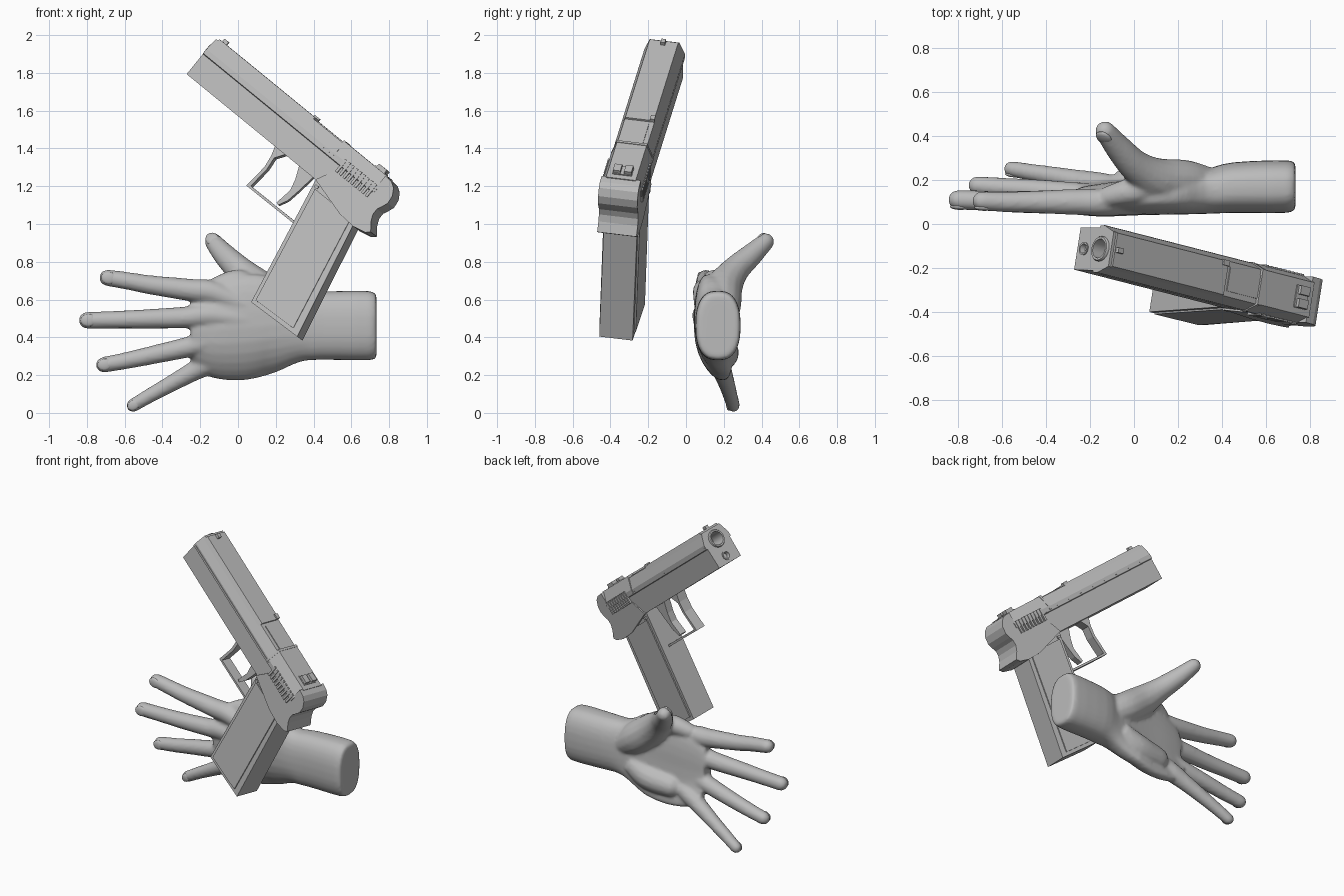
import bpy, bmesh, math
from mathutils import Vector, Matrix

if "Cube" in bpy.data.objects:
    bpy.data.objects.remove(bpy.data.objects["Cube"])

grey = bpy.data.materials.new("mid grey")
grey.diffuse_color = (0.5, 0.5, 0.5, 1)
grey.use_nodes = True
grey.node_tree.nodes["Principled BSDF"].inputs["Base Color"].default_value = grey.diffuse_color

# Pistol frame of reference: local x = barrel forward, y = near side, z = up
F = Vector((-.758, .194, .620)).normalized()
U = Vector((.627, -.005, .779))
U = (U - F * U.dot(F)).normalized()
S = U.cross(F)
GUN = Matrix.Translation((-.257, -.112, 1.782)) @ Matrix((F, S, U)).transposed().to_4x4()


def finish(name, bm, matrix=None, angle=None):
    bmesh.ops.recalc_face_normals(bm, faces=bm.faces)
    me = bpy.data.meshes.new(name)
    bm.to_mesh(me)
    bm.free()
    ob = bpy.data.objects.new(name, me)
    bpy.context.collection.objects.link(ob)
    me.materials.append(grey)
    if matrix:
        ob.matrix_world = matrix
    if angle:
        bpy.ops.object.select_all(action='DESELECT')
        ob.select_set(True)
        bpy.context.view_layer.objects.active = ob
        bpy.ops.object.shade_smooth_by_angle(angle=math.radians(angle))
    return ob


def loft(bm, rings):
    vs = [[bm.verts.new(p) for p in r] for r in rings]
    n = len(vs[0])
    for a, b in zip(vs, vs[1:]):
        for i in range(n):
            bm.faces.new((a[i], a[(i + 1) % n], b[(i + 1) % n], b[i]))
    bm.faces.new(vs[0][::-1])
    bm.faces.new(vs[-1])


def side_profile(name, pts, half, s0=0.0):
    """(f, u) outline extruded across the pistol."""
    bm = bmesh.new()
    loft(bm, [[(f, s0 + s, u) for f, u in pts] for s in (-half, half)])
    return finish(name, bm, GUN)


def box(name, f0, f1, s0, s1, u0, u1):
    return side_profile(name, [(f0, u0), (f1, u0), (f1, u1), (f0, u1)], (s1 - s0) / 2, (s0 + s1) / 2)


def section(name, half, f0, f1):
    """mirrored (s, u) half section extruded along the barrel."""
    pts = half + [(-s, u) for s, u in reversed(half)]
    bm = bmesh.new()
    loft(bm, [[(f, s, u) for s, u in pts] for f in (f0, f1)])
    return finish(name, bm, GUN)


def turned(name, u, profile, n=20):
    """(f, r) profile turned about the barrel direction."""
    bm = bmesh.new()
    loft(bm, [[(f, r * math.cos(k * math.tau / n), u + r * math.sin(k * math.tau / n))
               for k in range(n)] for f, r in profile])
    return finish(name, bm, GUN, 40)


# Slide and frame body, with bore and guide rod hole
body = section("slide_and_frame", [(.097, 0), (.1, .137), (.109, .141), (.109, .17), (.08, .242)], 0, -1.18)
for nm, u, r, d in (("bore_cutter", .169, .052, -.15), ("rod_cutter", .048, .022, -.03)):
    cut = turned(nm, u, [(d, r), (.05, r)])
    cut.hide_render = True
    cut.hide_viewport = True
    cut.display_type = 'WIRE'
    mod = body.modifiers.new(nm, 'BOOLEAN')
    mod.operation = 'DIFFERENCE'
    mod.solver = 'EXACT'
    mod.object = cut
turned("barrel", .169, [(-.14, .053), (.006, .058), (.012, .054), (.012, .044), (-.1, .044)])
turned("guide_rod", .048, [(-.03, .03), (.006, .03), (.006, .022), (-.02, .018)])

# Slide top plates, chamber band and ejection port block
section("slide_top_front", [(.087, .225), (.077, .253)], -.015, -.68)
section("slide_top_rear", [(.111, .145), (.112, .172), (.08, .254)], -.89, -1.19)
section("chamber_band", [(.113, .15), (.113, .173), (.082, .257)], -.88, -.895)
box("chamber_block", -.70, -.88, -.055, .055, .2, .247)
box("extractor_lip", -.645, -.68, -.08, -.055, .2, .262)
for s in (-1, 1):
    box("slide_rail", -.01, -.93, s * .109 - .003, s * .109 + .003, .152, .158)

# Sights
box("front_sight", -.02, -.05, -.012, .012, .245, .272)
box("rear_sight_base", -1.09, -1.16, -.052, .052, .25, .26)
for s in (-1, 1):
    box("rear_sight_post", -1.10, -1.155, s * .03 - .02, s * .03 + .02, .255, .278)

# Grip serrations on both sides of the slide
for s in (-1, 1):
    for i in range(9):
        f = -.955 - i * .026
        box("slide_serration", f, f - .014, s * .11 - .006, s * .11 + .006, .1, .185)

# Rounded rear and tang
side_profile("rear_tang", [(-1.18, .25), (-1.225, .246), (-1.255, .228), (-1.278, .19), (-1.283, .145),
                           (-1.27, .11), (-1.258, .085), (-1.259, .05), (-1.275, .015), (-1.31, -.03),
                           (-1.288, -.05), (-1.22, -.065), (-1.12, -.06), (-.9, 0), (-.95, .1), (-1.18, .14)], .106)

# Grip with side panels and button
side_profile("grip", [(-.895, .02), (-.905, -.03), (-1.046, -.718), (-1.356, -.705), (-1.21, -.06), (-1.2, .02)], .09)
for s in (-1, 1):
    side_profile("grip_panel", [(-.928, -.04), (-1.06, -.695), (-1.312, -.684), (-1.178, -.04)], .005, s * .093)
    box("magazine_button", -.918, -.938, s * .098 - .006, s * .098 + .006, -.035, -.018)

# Trigger guard and trigger
side_profile("trigger_guard", [(-.60, .01), (-.62, -.05), (-.63, -.12), (-.618, -.257), (-.96, -.254), (-.96, -.24),
                               (-.638, -.243), (-.648, -.12), (-.64, -.05), (-.68, .01)], .036)
side_profile("trigger", [(-.765, .01), (-.80, -.07), (-.815, -.13), (-.80, -.225), (-.815, -.23), (-.84, -.18),
                         (-.852, -.11), (-.868, .01)], .025)


# Hand: palm, fingers and thumb are lofted, then fused
def smooth_path(pts, steps=5):
    p = [pts[0]] + pts + [pts[-1]]
    out = []
    for i in range(1, len(p) - 2):
        a, b, c, d = (Vector(q) for q in p[i - 1:i + 3])
        for k in range(steps):
            t = k / steps
            out.append(.5 * (2 * b + (c - a) * t + (2 * a - 5 * b + 4 * c - d) * t * t + (3 * b - a - 3 * c + d) * t ** 3))
    return out + [Vector(pts[-1])]


def finger(bm, pts, n=14):
    path = smooth_path(pts)
    end = path[-1]
    d = (end.xyz - path[-2].xyz).normalized()
    for off, k in ((.4, .92), (.75, .68), (.97, .32)):
        path.append(Vector((*(end.xyz + d * end.w * off), end.w * k)))
    rings = []
    for i, q in enumerate(path):
        t = (path[min(i + 1, len(path) - 1)].xyz - path[max(i - 1, 0)].xyz).normalized()
        a = t.cross(Vector((0.3, 1, 0))).normalized()
        b = t.cross(a)
        rings.append([q.xyz + q.w * (a * math.cos(k * math.tau / n) + b * math.sin(k * math.tau / n)) for k in range(n)])
    loft(bm, rings)
    return end, d


hand = bmesh.new()
# palm and wrist stations: x, z centre, z half, y centre, y half
palm = [(.733, .455, .15, .172, .092), (.70, .462, .183, .17, .119), (.45, .462, .181, .165, .115),
        (.33, .457, .186, .148, .102), (.2, .465, .25, .135, .092), (.05, .455, .28, .124, .083),
        (-.1, .44, .262, .118, .073), (-.2, .435, .222, .118, .058), (-.25, .43, .17, .12, .045)]
rings = []
for x, zc, hz, yc, hy in (tuple(v) for v in (Vector(q) for q in smooth_path([Vector(q) for q in palm], 3))):
    ring = []
    for k in range(28):
        c, s = math.cos(k * math.tau / 28), math.sin(k * math.tau / 28)
        pz = math.copysign(abs(s) ** .85, s)
        curl = .075 * max(0, -pz) ** 2 * max(0, min(1, (.4 - x) / .25))
        ring.append((x, yc + hy * math.copysign(abs(c) ** .75, c) + curl, zc + hz * pz))
    rings.append(ring)
loft(hand, rings)

# finger paths x, y, z, radius from the back of the palm out to the tip
digits = [
    [(.16, .095, .51, .045), (-.11, .098, .63, .062), (-.25, .10, .65, .06), (-.46, .10, .677, .051), (-.58, .10, .698, .047), (-.69, .105, .715, .044)],
    [(.16, .09, .475, .045), (-.13, .094, .515, .062), (-.28, .10, .505, .058), (-.5, .10, .497, .051), (-.66, .105, .493, .047), (-.798, .11, .49, .045)],
    [(.15, .1, .435, .045), (-.12, .116, .385, .06), (-.27, .135, .347, .055), (-.46, .155, .305, .049), (-.59, .165, .277, .045), (-.71, .175, .255, .042)],
    [(.12, .125, .39, .045), (-.13, .17, .275, .06), (-.25, .195, .212, .051), (-.38, .22, .14, .043), (-.47, .235, .09, .039), (-.555, .25, .04, .036)],
    [(.36, .17, .48, .08), (.24, .185, .56, .105), (.11, .2, .66, .1), (.01, .26, .755, .075), (-.07, .345, .835, .061), (-.13, .42, .905, .047)],
]
tips = [finger(hand, d) for d in digits]
# web between thumb and index finger, heel of the palm
finger(hand, [(.1, .16, .64, .08), (.0, .15, .695, .065), (-.11, .125, .672, .05)])
finger(hand, [(.27, .19, .38, .07), (.14, .195, .32, .085), (-.02, .19, .30, .075)])
hand = finish("hand", hand)
rm = hand.modifiers.new("fuse", 'REMESH')
rm.mode = 'VOXEL'
rm.voxel_size = .011
rm.use_smooth_shade = True
sm = hand.modifiers.new("soften", 'SMOOTH')
sm.factor = .5
sm.iterations = 5

# Nails
for i, (end, d) in enumerate(tips):
    normal = Vector((-.3, -.75, .6)) if i == 4 else Vector((0, -1, 0))
    normal = (normal - d * normal.dot(d)).normalized()
    side = normal.cross(d)
    bm = bmesh.new()
    bmesh.ops.create_uvsphere(bm, u_segments=16, v_segments=8, radius=1)
    r = end.w
    m = Matrix((d * r * .95, side * r * .75, normal * r * .3)).transposed().to_4x4()
    m.translation = end.xyz + normal * r * .72 - d * r * .15
    bm.transform(m)
    finish("finger_nail", bm, None, 60)
